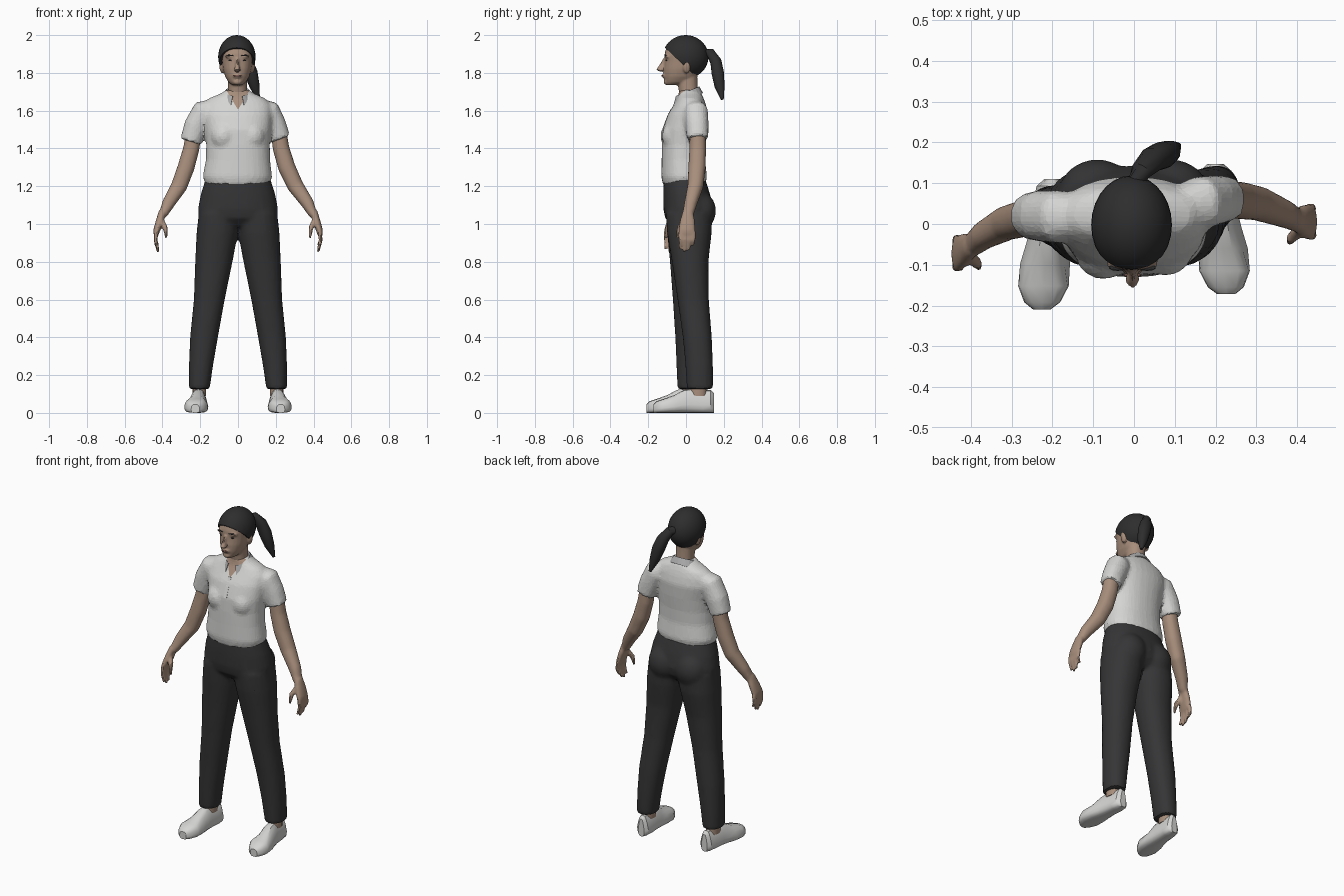
import bpy, bmesh, math
from mathutils import Vector, Matrix


def material(name, rgb):
    m = bpy.data.materials.new(name)
    m.diffuse_color = (*rgb, 1)
    return m


SKIN = material("skin", (0.39, 0.27, 0.20))
SHIRT = material("shirt_white", (0.66, 0.66, 0.65))
COLLAR = material("collar_grey", (0.42, 0.42, 0.42))
CLOTH = material("trouser_black", (0.036, 0.036, 0.038))
HAIR = material("hair_black", (0.028, 0.027, 0.028))
SHOE = material("shoe_white", (0.66, 0.66, 0.65))
LIPS = material("lips", (0.24, 0.12, 0.10))


def skin_rings(bm, rings):
    """Bridge rings of points and cap both ends."""
    vs = [[bm.verts.new(p) for p in r] for r in rings]
    n = len(vs[0])
    for a, b in zip(vs, vs[1:]):
        for i in range(n):
            bm.faces.new((a[i], a[(i + 1) % n], b[(i + 1) % n], b[i]))
    bm.faces.new(vs[0])
    bm.faces.new(vs[-1])


def power(v, e):
    return math.copysign(abs(v) ** e, v)


def loft(bm, rings, n=20, level=True, e=0.9):
    """Rings are (x, y, z, rx, ry); level rings stay horizontal."""
    cs = [Vector(r[:3]) for r in rings]
    out = []
    for i, r in enumerate(rings):
        a, b = Vector((1, 0, 0)), Vector((0, 1, 0))
        if not level:
            t = (cs[min(i + 1, len(cs) - 1)] - cs[max(i - 1, 0)]).normalized()
            a = b.cross(t).normalized()
            b = t.cross(a)
        ang = [2 * math.pi * k / n for k in range(n)]
        out.append([cs[i] + a * r[3] * power(math.cos(w), e)
                    + b * r[-1] * power(math.sin(w), e) for w in ang])
    skin_rings(bm, out)


def blob(bm, c, r, u=16, v=10, rot=0):
    m = Matrix.Translation(c) @ Matrix.Rotation(rot, 4, 'Y') @ Matrix.Diagonal((*r, 1))
    bmesh.ops.create_uvsphere(bm, u_segments=u, v_segments=v, radius=1, matrix=m)


def finish(name, bm, mat, voxel=0, keep=1.0, smooth=0):
    bmesh.ops.recalc_face_normals(bm, faces=bm.faces)
    me = bpy.data.meshes.new(name)
    bm.to_mesh(me)
    bm.free()
    ob = bpy.data.objects.new(name, me)
    bpy.context.collection.objects.link(ob)
    if voxel:  # melt overlapping volumes into one surface
        m = ob.modifiers.new("fuse", 'REMESH')
        m.mode, m.voxel_size = 'VOXEL', voxel
        m = ob.modifiers.new("relax", 'SMOOTH')
        m.factor, m.iterations = 0.5, 4
        m = ob.modifiers.new("facet", 'DECIMATE')
        m.ratio = keep
        dg = bpy.context.evaluated_depsgraph_get()
        ob.data = bpy.data.meshes.new_from_object(ob.evaluated_get(dg))
        ob.modifiers.clear()
    ob.data.materials.clear()
    ob.data.materials.append(mat)
    if smooth:
        bpy.ops.object.select_all(action='DESELECT')
        ob.select_set(True)
        bpy.context.view_layer.objects.active = ob
        bpy.ops.object.shade_smooth_by_angle(angle=math.radians(smooth))
    return ob


# Trousers: pelvis, seat and two legs (the +x leg stands further back)
bm = bmesh.new()
loft(bm, [(0, .015, .985, .14, .08), (0, .012, 1.03, .207, .122), (0, .012, 1.08, .212, .132),
          (0, .003, 1.16, .197, .124), (0, -.01, 1.25, .168, .108)], 28)
for s in (-1, 1):
    blob(bm, (s * .09, .075, 1.07), (.095, .085, .10))
    back = .05 if s < 0 else 0
    loft(bm, [(s * x, y - back * k, z, rx, ry) for x, y, z, rx, ry, k in (
        (.205, .074, .125, .055, .070, 1), (.196, .07, .25, .064, .073, .95),
        (.180, .06, .40, .074, .077, .8), (.152, .038, .60, .082, .083, .5),
        (.128, .022, .80, .099, .097, .2), (.110, .018, .95, .110, .118, 0),
        (.100, .015, 1.06, .108, .122, 0))])
finish("trousers", bm, CLOTH, .012, .35, 25)

# Shirt: torso, bust and sleeves
SLEEVES = {-1: [(-.12, .015, 1.62, .045), (-.18, .018, 1.597, .065), (-.222, .02, 1.52, .064),
                (-.25, .02, 1.435, .058)],
           1: [(.11, .045, 1.62, .045), (.16, .052, 1.597, .065), (.192, .058, 1.53, .062),
               (.222, .062, 1.45, .057)]}
bm = bmesh.new()
loft(bm, [(-.003, -.01, 1.21, .17, .113), (-.003, -.01, 1.25, .184, .121),
          (0, -.014, 1.34, .17, .115), (0, -.012, 1.42, .168, .116), (0, -.006, 1.5, .175, .118),
          (-.005, .01, 1.58, .185, .107), (-.005, .02, 1.63, .178, .086),
          (-.005, .024, 1.665, .15, .07), (-.003, .022, 1.69, .09, .06),
          (-.003, .015, 1.71, .06, .054)], 28)
for s, path in SLEEVES.items():
    blob(bm, (s * .075, -.068 + s * .004, 1.465), (.07, .064, .075))
    loft(bm, path, 18, False)
shirt = finish("shirt", bm, SHIRT, .012, .35)

# Open V neck: cut the shirt along two slanted planes, colour the wedge as skin
bm = bmesh.new()
bm.from_mesh(shirt.data)
for s in (-1, 1):
    bmesh.ops.bisect_plane(bm, geom=bm.verts[:] + bm.edges[:] + bm.faces[:], dist=1e-5,
                           plane_co=(0, 0, 1.605), plane_no=(s, 0, -.6))
for f in bm.faces:
    c = f.calc_center_median()
    f.material_index = int(c.y < .0 and abs(c.x) < (c.z - 1.605) * .6)
bm.to_mesh(shirt.data)
bm.free()
shirt.data.materials.append(SKIN)

# Folded collar, open at the front
bm = bmesh.new()
rows = []
for k in range(21):
    w = math.radians(-68 + 316 * k / 20)
    f = (1 - math.sin(w)) / 2  # 0 at the back, 1 at the front
    sx, sy = math.cos(w), math.sin(w)
    rows.append([bm.verts.new((-.003 + rx * sx, y0 + ry * sy, z)) for rx, ry, y0, z in (
        (.060, .060, .005, 1.715 - .045 * f), (.066, .064, .006, 1.728 - .052 * f),
        (.094, .076 + .012 * f, .014, 1.694 - .07 * f))])
for a, b in zip(rows, rows[1:]):
    for i in range(2):
        bm.faces.new((a[i], b[i], b[i + 1], a[i + 1]))
collar = finish("collar", bm, COLLAR)
collar.modifiers.new("thickness", 'SOLIDIFY').thickness = .006

# Button placket
bm = bmesh.new()
skin_rings(bm, [[(x, y, z) for x, y in ((-.01, y0), (.01, y0), (.01, y0 + .012), (-.01, y0 + .012))]
                for z, y0 in ((1.50, -.126), (1.56, -.104), (1.61, -.081))])
finish("placket", bm, SHIRT)

# Arms with hands; the -x hand hangs further forward
ARMS = {-1: [(-.235, .02, 1.48, .042, .042), (-.247, .018, 1.40, .043, .043),
             (-.275, .012, 1.30, .045, .045), (-.312, .002, 1.20, .043, .042),
             (-.368, -.028, 1.11, .034, .034), (-.397, -.052, 1.05, .023, .029)],
        1: [(.215, .062, 1.49, .042, .042), (.228, .062, 1.40, .044, .044),
            (.258, .058, 1.30, .046, .046), (.305, .05, 1.20, .043, .042),
            (.368, .025, 1.11, .034, .034), (.398, .01, 1.05, .023, .029)]}
for s, path in ARMS.items():
    bm = bmesh.new()
    loft(bm, path, 16, False)
    x, y, z = path[-1][:3]
    fwd = -.02 if s < 0 else -.005
    loft(bm, [(x, y, z + .02, .022, .027), (x + s * .018, y + fwd * .5, z - .035, .021, .040),
              (x + s * .032, y + fwd, z - .08, .019, .045),
              (x + s * .036, y + fwd, z - .105, .014, .042)], 16)
    for k in range(4):
        fy = y + fwd + (k - 1.5) * .023
        tip = (.185, .20, .19, .165)[k]
        loft(bm, [(x + s * .034, fy, z - .09, .012, .012), (x + s * .04, fy, z - .135, .011, .011),
                  (x + s * .026, fy - .003, z - tip, .008, .008)], 8, False)
    loft(bm, [(x + s * .01, y - .02, z - .03, .016, .016), (x - s * .012, y - .045, z - .07, .014, .014),
              (x - s * .018, y - .055, z - .125, .008, .008)], 8, False)
    finish("right_arm" if s < 0 else "left_arm", bm, SKIN, .007, .4, 25)

# Shoes and ankles
for s in (-1, 1):
    side = "right" if s < 0 else "left"
    dy = -.037 if s < 0 else 0
    bm = bmesh.new()
    rings = []
    for y, w, h, cx in ((-.172, .022, .045, .226), (-.155, .044, .062, .225), (-.115, .062, .075, .222),
                        (-.06, .061, .095, .218), (-.01, .052, .122, .212), (.03, .046, .128, .208),
                        (.09, .044, .118, .203), (.13, .038, .122, .201), (.147, .020, .105, .2)):
        ring = []
        for k in range(16):
            w0 = 2 * math.pi * k / 16
            up = power(math.sin(w0), .75)
            width = w * (1 if up < 0 else 1 - .38 * up * (h > .08))
            ring.append((s * cx + width * power(math.cos(w0), .6), y + dy,
                         h * (.35 + .65 * up) if up > 0 else h * .35 * (1 + up)))
        rings.append(ring)
    skin_rings(bm, rings)
    finish(side + "_shoe", bm, SHOE, smooth=35)
    bm = bmesh.new()
    loft(bm, [(s * .205, .065 + dy, z, .036, .045) for z in (.09, .16)], 14)
    finish(side + "_ankle", bm, SKIN, smooth=35)

# Head, neck, nose, ears
bm = bmesh.new()
loft(bm, [(-.004, y, z, rx, ry) for y, z, rx, ry in (
    (-.07, 1.735, .025, .035), (-.045, 1.75, .046, .066), (-.03, 1.78, .064, .086),
    (-.02, 1.82, .076, .097), (-.014, 1.86, .081, .099), (-.012, 1.90, .086, .102),
    (-.01, 1.94, .08, .092), (0, 1.975, .05, .06))], 24)
loft(bm, [(0, .025, 1.64, .06, .052), (-.002, .012, 1.70, .05, .05), (-.004, .005, 1.79, .052, .055)], 18)
loft(bm, [(-.004, -.133, 1.808, .018, .012), (-.004, -.136, 1.818, .017, .021),
          (-.004, -.122, 1.845, .009, .018), (-.004, -.108, 1.878, .009, .012)], 10)
blob(bm, (-.004, -.112, 1.785), (.026, .016, .014))
blob(bm, (-.004, -.103, 1.752), (.024, .016, .016))
for s in (-1, 1):
    blob(bm, (-.004 + s * .083, .004, 1.83), (.012, .020, .034), 12, 8, s * .15)
    blob(bm, (-.004 + s * .036, -.098, 1.887), (.03, .016, .009), 12, 8)
finish("head", bm, SKIN, .006, .45, 25)

# Eyes, brows and lips
bm = bmesh.new()
for s in (-1, 1):
    blob(bm, (-.004 + s * .034, -.102, 1.866), (.014, .006, .0045), 10, 6)
    blob(bm, (-.004 + s * .036, -.107, 1.892), (.022, .008, .004), 10, 6, -s * .08)
finish("eyes_and_brows", bm, HAIR)
bm = bmesh.new()
blob(bm, (-.004, -.125, 1.785), (.022, .005, .005), 12, 6)
finish("lips", bm, LIPS)

# Hair cap trimmed along a sloping hairline, then the ponytail
bm = bmesh.new()
blob(bm, (-.006, -.002, 1.885), (.099, .121, .115), 28, 18)
cut = bmesh.ops.bisect_plane(bm, geom=bm.verts[:] + bm.edges[:] + bm.faces[:], clear_inner=True,
                             plane_co=(0, -.115, 1.937), plane_no=(0, .155, .165))
bmesh.ops.holes_fill(bm, edges=[g for g in cut["geom_cut"] if isinstance(g, bmesh.types.BMEdge)])
finish("hair", bm, HAIR, smooth=35)
bm = bmesh.new()
loft(bm, [(0, .095, 1.905, .022, .02), (.018, .13, 1.905, .026, .024), (.045, .158, 1.86, .034, .03),
          (.068, .168, 1.80, .036, .033), (.088, .178, 1.73, .027, .027),
          (.108, .192, 1.66, .008, .008)], 14, False)
finish("ponytail", bm, HAIR, smooth=35)
